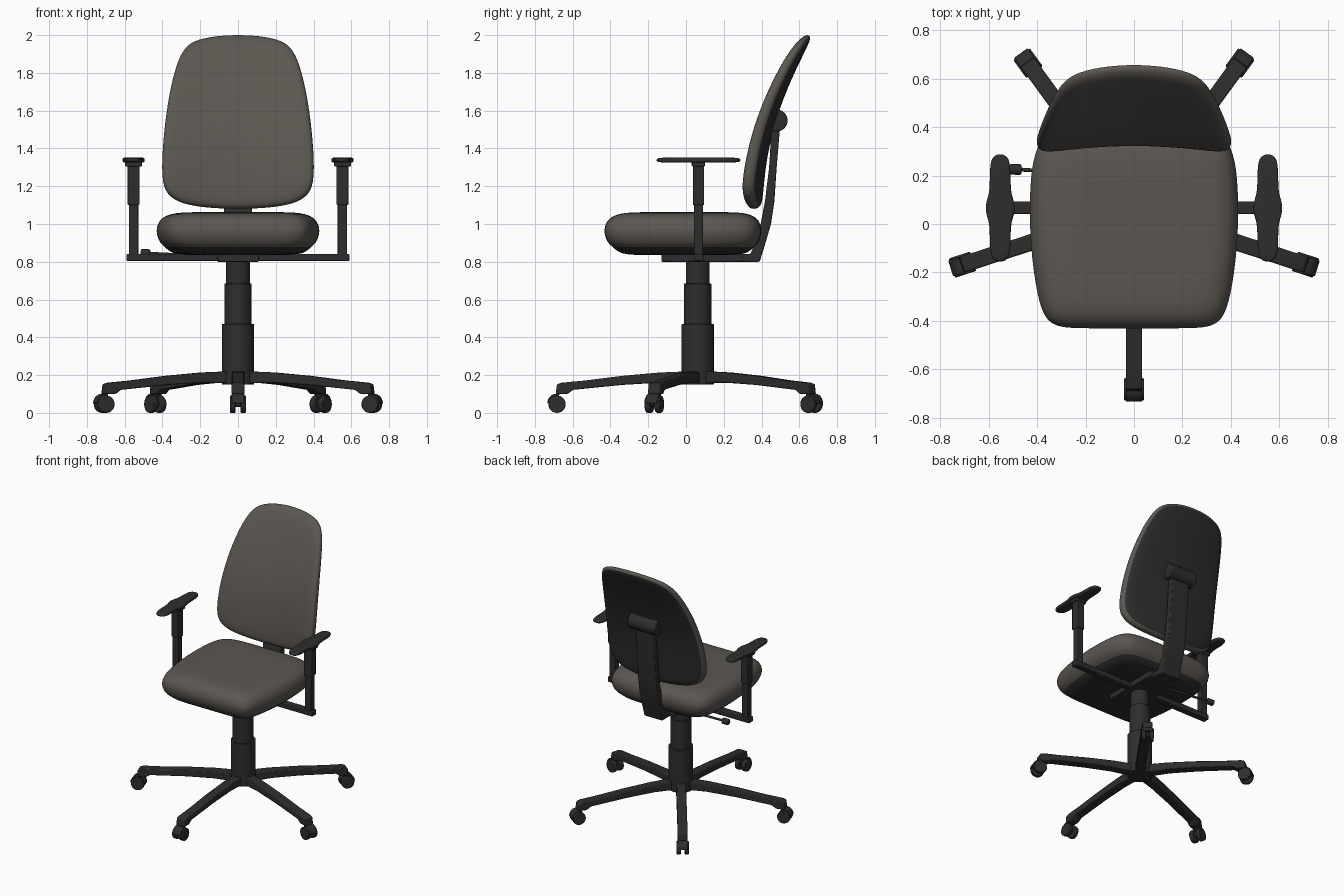
import bpy, bmesh, math
from mathutils import Matrix, Vector

cube = bpy.data.objects.get("Cube")
if cube:
    bpy.data.objects.remove(cube, do_unlink=True)


def material(name, color):
    m = bpy.data.materials.new(name)
    m.use_nodes = True
    m.diffuse_color = color
    bsdf = next(n for n in m.node_tree.nodes if n.type == 'BSDF_PRINCIPLED')
    bsdf.inputs["Base Color"].default_value = color
    bsdf.inputs["Roughness"].default_value = 0.7
    return m


FABRIC = material("warm grey fabric", (0.105, 0.094, 0.081, 1))
PLASTIC = material("black plastic", (0.027, 0.027, 0.027, 1))
CENTRE = Vector((0, 0.062, 0))          # swivel axis
TURN = Matrix.Rotation(math.pi / 2, 4, 'Z')


def finish(name, bm, mats=(PLASTIC,), bevel=0, subsurf=0):
    bmesh.ops.recalc_face_normals(bm, faces=bm.faces)
    me = bpy.data.meshes.new(name)
    bm.to_mesh(me)
    bm.free()
    for m in mats:
        me.materials.append(m)
    me.shade_smooth()
    if not subsurf:
        me.set_sharp_from_angle(angle=math.radians(35))
    ob = bpy.data.objects.new(name, me)
    bpy.context.collection.objects.link(ob)
    if bevel:
        mod = ob.modifiers.new("Bevel", 'BEVEL')
        mod.width = bevel
        mod.segments = 2
    if subsurf:
        mod = ob.modifiers.new("Subdivision", 'SUBSURF')
        mod.levels = mod.render_levels = subsurf
    return ob


def slab(name, pts, half, matrix=Matrix(), bevel=0.006):
    """Profile in the local x-z plane, extruded to both sides along y."""
    bm = bmesh.new()
    sides = [[bm.verts.new(matrix @ Vector((x, y, z))) for x, z in pts] for y in (-half, half)]
    for s in sides:
        bm.faces.new(s)
    for i in range(len(pts)):
        j = (i + 1) % len(pts)
        bm.faces.new((sides[0][i], sides[0][j], sides[1][j], sides[1][i]))
    return finish(name, bm, bevel=bevel)


def box(name, low, high, bevel=0.005):
    (x0, y0, z0), (x1, y1, z1) = low, high
    shift = Matrix.Translation((0, (y0 + y1) / 2, 0))
    return slab(name, [(x0, z0), (x1, z0), (x1, z1), (x0, z1)], (y1 - y0) / 2, shift, bevel)


def rod(name, a, b, radius, sides=32, bevel=0.003):
    a, b = Vector(a), Vector(b)
    bm = bmesh.new()
    turn = (b - a).to_track_quat('Z', 'Y').to_matrix().to_4x4()
    bmesh.ops.create_cone(bm, cap_ends=True, segments=sides, radius1=radius, radius2=radius,
                          depth=(b - a).length, matrix=Matrix.Translation((a + b) / 2) @ turn)
    return finish(name, bm, bevel=bevel)


def cushion(name, half_outline, middle, rings, place, mats, dark_rings=0):
    """Mirrored outline, scaled ring by ring about the middle and lofted."""
    outline = half_outline + [(-u, v) for u, v in half_outline[-2:0:-1]]
    bm = bmesh.new()
    loops = [[bm.verts.new(place(u * s, middle + (v - middle) * s, h)) for u, v in outline]
             for s, h in rings]
    n = len(outline)
    for k in range(len(loops) - 1):
        for i in range(n):
            j = (i + 1) % n
            f = bm.faces.new((loops[k][i], loops[k][j], loops[k + 1][j], loops[k + 1][i]))
            f.material_index = int(k < dark_rings)
    bm.faces.new(loops[0]).material_index = int(dark_rings > 0)
    bm.faces.new(loops[-1])
    return finish(name, bm, mats, subsurf=2)


# Seat cushion with dark underside
seat_outline = [(0, -.432), (.2, -.432), (.31, -.43), (.375, -.395), (.41, -.25), (.432, -.05),
                (.432, .15), (.415, .3), (.36, .385), (.2, .4), (0, .4)]
cushion("seat", seat_outline, 0,
        [(.3, .835), (.65, .835), (.82, .845), (.9, .88), (.96, .9), (1, .945), (1, .985),
         (.95, 1.03), (.82, 1.057), (.6, 1.063), (.3, 1.063)],
        lambda u, v, h: Vector((u, v, h)), (FABRIC, PLASTIC), 3)

# Curved backrest with dark rear shell
back_outline = [(0, 1.078), (.16, 1.084), (.3, 1.105), (.38, 1.155), (.407, 1.24), (.397, 1.45),
                (.372, 1.65), (.335, 1.82), (.295, 1.92), (.24, 1.972), (.12, 1.997), (0, 2.002)]


def back_place(u, v, h):
    t = v - 1.2
    lean = .367 + .075 * t + .34 * t * t
    return Vector((u, lean - .25 * u * u + h * (1 - .25 * t), v))


cushion("backrest", back_outline, 1.5,
        [(.2, .045), (.5, .045), (.8, .045), (.92, .04), (.97, .03), (1, .012), (1, -.015),
         (.96, -.036), (.85, -.042), (.5, -.04), (.2, -.04)],
        back_place, (FABRIC, PLASTIC), 4)

# Backrest support bar and pivot
slab("back_support", [(.1, .80), (.39, .80), (.412, .87), (.45, 1.0), (.468, 1.12), (.48, 1.3),
                      (.5, 1.54), (.455, 1.54), (.44, 1.3), (.418, 1.12), (.395, 1.0),
                      (.365, .9), (.34, .84), (.1, .84)], .075, TURN)
rod("back_pivot", (-.115, .48, 1.548), (.115, .48, 1.548), .058, bevel=.006)

# Under-seat mechanism and height lever
box("seat_mechanism", (-.11, -.13, .80), (.11, .3, .845))
rod("lever", (-.08, .2, .825), (-.47, .225, .845), .008, 12, 0)
rod("lever_knob", (-.515, .226, .846), (-.465, .225, .844), .022, 16, .006)

# Gas column in three steps
for name, radius, z0, z1 in (("column_cover", .085, .15, .47), ("column_sleeve", .072, .46, .685),
                             ("column_piston", .063, .67, .82)):
    rod(name, CENTRE + Vector((0, 0, z0)), CENTRE + Vector((0, 0, z1)), radius)

# Armrests
box("arm_bar", (-.59, .042, .803), (.59, .092, .842))
pad_outline = [(0, -.226), (.03, -.216), (.044, -.18), (.042, -.06), (.06, -.03),
               (.06, .03), (.042, .06), (.044, .18), (.03, .216), (0, .226)]
for side, label in ((1, "left"), (-1, "right")):
    x = .553 * side
    box(label + "_arm_post", (x - .025, .042, .82), (x + .025, .09, 1.12))
    box(label + "_arm_sleeve", (x - .031, .036, 1.1), (x + .031, .096, 1.315))
    box(label + "_arm_collar", (x - .045, .03, 1.305), (x + .045, .1, 1.333))
    cushion(label + "_arm_pad", pad_outline, 0,
            [(.4, 1.325), (.9, 1.325), (1, 1.331), (1, 1.345), (.92, 1.352), (.4, 1.352)],
            lambda u, v, h: Vector((x + u, .066 + v, h)), (PLASTIC,))

# Five-legged base with twin-wheel castors
leg_profile = [(0, .222), (.2, .214), (.4, .196), (.6, .171), (.72, .16), (.745, .152),
               (.752, .1), (.69, .1), (.66, .122), (.4, .148), (.2, .16), (0, .155)]
hood = [(.745, .05)] + [(.745 + .052 * math.cos(a), .05 + .052 * math.sin(a))
                        for a in (math.radians(15 * k) for k in range(8))]
for k in range(5):
    frame = Matrix.Translation(CENTRE) @ Matrix.Rotation(math.radians(72 * k - 90), 4, 'Z')
    slab(f"base_leg_{k + 1}", leg_profile, .034, frame)
    slab(f"castor_hood_{k + 1}", hood, .034, frame, .003)
    rod(f"castor_axle_{k + 1}", frame @ Vector((.745, -.03, .05)),
        frame @ Vector((.745, .03, .05)), .02, 12, 0)
    for s in (-1, 1):
        rod(f"castor_wheel_{k + 1}_{'a' if s < 0 else 'b'}", frame @ Vector((.745, s * .012, .046)),
            frame @ Vector((.745, s * .042, .046)), .046, 24, .005)
